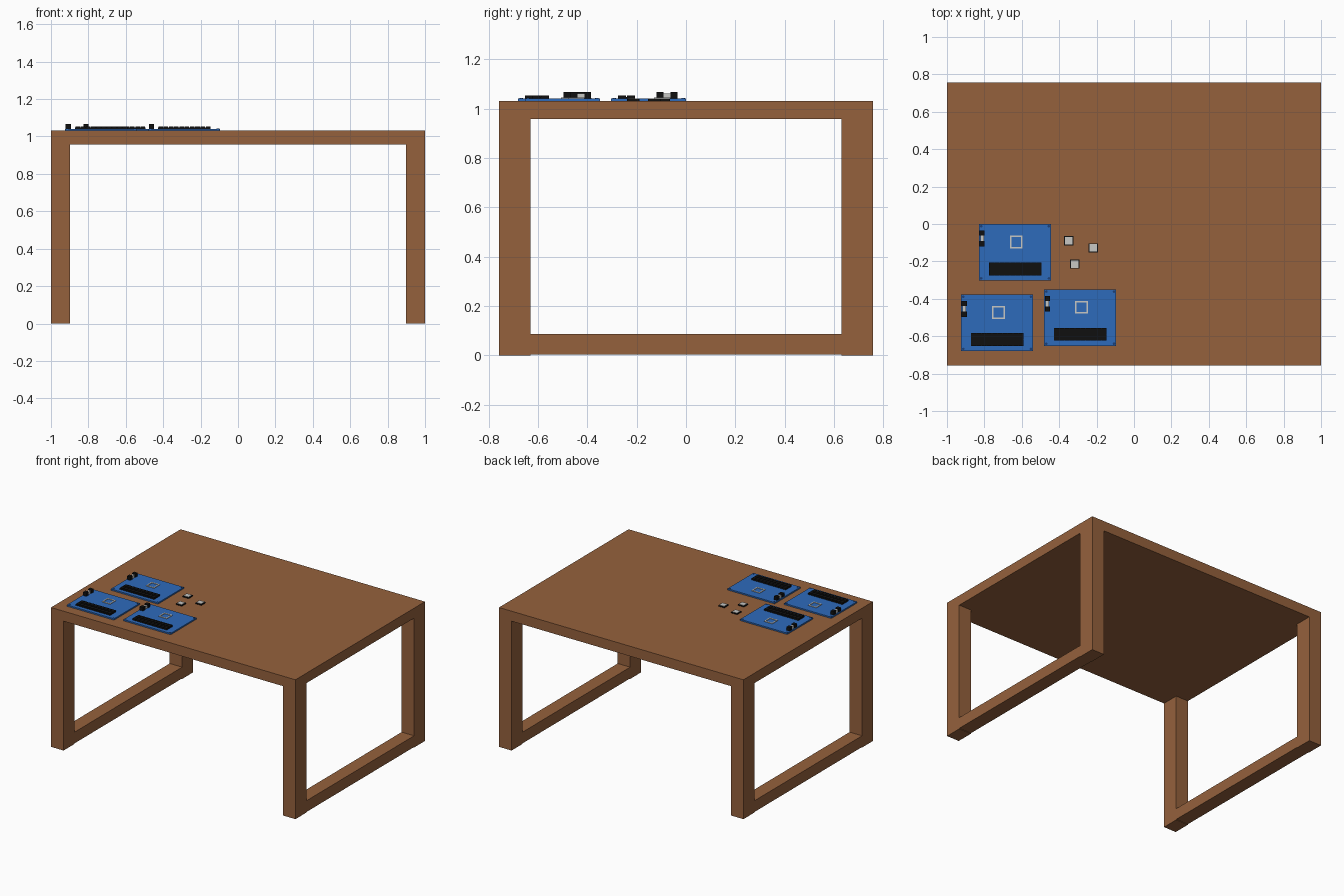
import bpy, bmesh, math

if "Cube" in bpy.data.objects:
    bpy.data.objects.remove(bpy.data.objects["Cube"])


def material(name, rgb):
    m = bpy.data.materials.new(name)
    m.diffuse_color = (*rgb, 1)
    m.use_nodes = True
    m.node_tree.nodes["Principled BSDF"].inputs["Base Color"].default_value = m.diffuse_color
    return m


WOOD = material("brown wood", (0.30, 0.12, 0.046))
BLUE = material("board blue", (0.027, 0.145, 0.50))
DARK = material("dark blue", (0.012, 0.05, 0.18))
BLACK = material("black plastic", (0.005, 0.005, 0.005))
GREY = material("light grey metal", (0.58, 0.58, 0.56))


def add_box(bm, x0, x1, y0, y1, z0, z1):
    v = bmesh.ops.create_cube(bm, size=1)["verts"]
    bmesh.ops.scale(bm, vec=(x1 - x0, y1 - y0, z1 - z0), verts=v)
    bmesh.ops.translate(bm, vec=((x0 + x1) / 2, (y0 + y1) / 2, (z0 + z1) / 2), verts=v)


def make(name, mat, boxes, discs=()):
    """One object from boxes (x0,x1,y0,y1,z0,z1) and discs (x,y,z,radius,height)."""
    bm = bmesh.new()
    for b in boxes:
        add_box(bm, *b)
    for x, y, z, r, h in discs:
        v = bmesh.ops.create_cone(bm, cap_ends=True, segments=12, radius1=r, radius2=r, depth=h)["verts"]
        bmesh.ops.translate(bm, vec=(x, y, z + h / 2), verts=v)
    me = bpy.data.meshes.new(name)
    bm.to_mesh(me)
    bm.free()
    me.materials.append(mat)
    ob = bpy.data.objects.new(name, me)
    bpy.context.collection.objects.link(ob)
    return ob


# Table
HY, TOP = 0.757, 1.031
make("table_top", WOOD, [(-1, 1, -HY, HY, 0.957, TOP)])
for side, x0 in (("left", -1), ("right", 0.898)):
    x1 = x0 + 0.102
    make(side + "_front_leg", WOOD, [(x0, x1, -HY, -0.63, 0, 0.957)])
    make(side + "_back_leg", WOOD, [(x0, x1, 0.63, HY, 0, 0.957)])
    make(side + "_floor_rail", WOOD, [(x0, x1, -0.63, 0.63, 0.004, 0.087)])

# Circuit boards, each placed by its back left corner
W, D, BT = 0.386, 0.303, 1.041
for i, (x, y) in enumerate(((-0.829, 0.0), (-0.925, -0.377), (-0.481, -0.349)), 1):
    n = f"board_{i}_"
    make(n + "plate", BLUE, [(x, x + W, y - D, y, TOP, BT)])
    # corner mounting holes
    e = 0.012
    make(n + "mounting_holes", DARK, [],
         [(px, py, BT, 0.007, 0.001) for px in (x + e, x + W - e) for py in (y - e, y - D + e)])
    # pin header: base strip with two rows of sockets
    hx0, hx1, hy0, hy1 = x + 0.053, x + 0.335, y - 0.275, y - 0.206
    boxes = [(hx0, hx1, hy0, hy1, BT, 1.047)]
    step = (hx1 - hx0) / 10
    mid = (hy0 + hy1) / 2
    for k in range(10):
        a = hx0 + k * step
        for b0, b1 in ((hy0, mid - 0.002), (mid + 0.002, hy1)):
            boxes.append((a + 0.002, a + step - 0.002, b0, b1, 1.047, 1.053))
    make(n + "pin_header", BLACK, boxes)
    # square chip outline
    cx0, cx1, cy0, cy1, t = x + 0.166, x + 0.234, y - 0.130, y - 0.062, 0.008
    make(n + "chip_outline", GREY, [
        (cx0, cx1, cy0, cy0 + t, BT, 1.045), (cx0, cx1, cy1 - t, cy1, BT, 1.045),
        (cx0, cx0 + t, cy0 + t, cy1 - t, BT, 1.045), (cx1 - t, cx1, cy0 + t, cy1 - t, BT, 1.045)])
    # edge connector: two black blocks with a metal piece between
    make(n + "connector_blocks", BLACK, [
        (x + 0.004, x + 0.031, y - 0.062, y - 0.035, BT, 1.067),
        (x + 0.004, x + 0.031, y - 0.119, y - 0.091, BT, 1.067)])
    make(n + "connector_metal", GREY, [(x + 0.008, x + 0.027, y - 0.091, y - 0.062, BT, 1.060)])

# Loose chips on the table
for i, (x, y) in enumerate(((-0.349, -0.089), (-0.217, -0.128), (-0.317, -0.214)), 1):
    h = 0.025
    make(f"loose_chip_{i}_body", BLACK, [(x - h, x + h, y - h, y + h, TOP, 1.038)])
    h = 0.020
    make(f"loose_chip_{i}_cap", GREY, [(x - h, x + h, y - h, y + h, 1.038, 1.041)])
